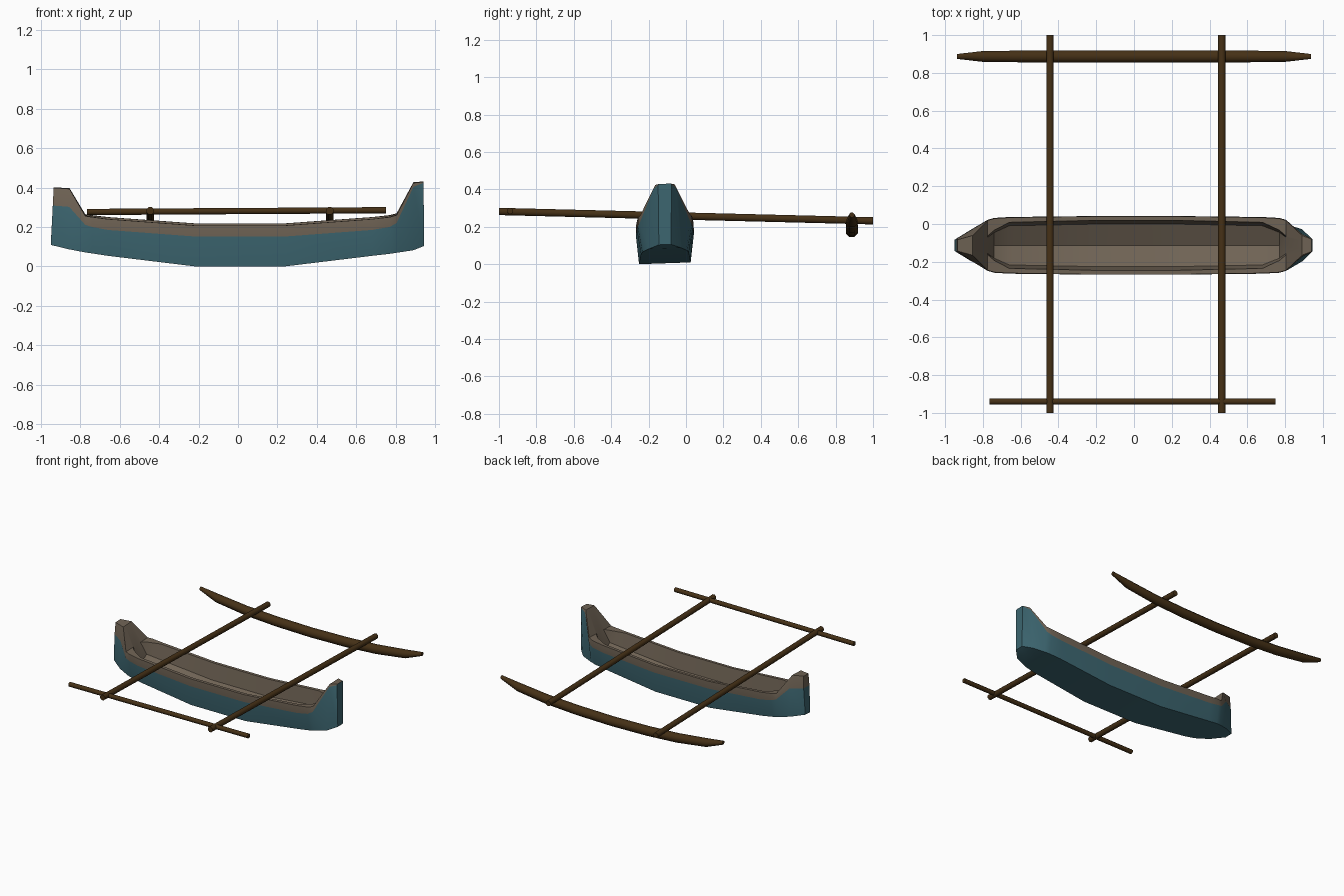
import bpy, bmesh, math
from mathutils import Vector

if "Cube" in bpy.data.objects:
    bpy.data.objects.remove(bpy.data.objects["Cube"])


def material(name, rgb):
    m = bpy.data.materials.new(name)
    m.diffuse_color = (*rgb, 1)
    m.use_nodes = True
    m.node_tree.nodes["Principled BSDF"].inputs["Base Color"].default_value = m.diffuse_color
    return m


TEAL = material("teal_paint", (0.045, 0.13, 0.16))
TAN = material("pale_wood", (0.16, 0.125, 0.09))
WOOD = material("dark_wood", (0.06, 0.03, 0.008))


def finish(name, bm, mats, angle=30):
    bmesh.ops.remove_doubles(bm, verts=bm.verts, dist=1e-5)
    bmesh.ops.recalc_face_normals(bm, faces=bm.faces)
    me = bpy.data.meshes.new(name)
    bm.to_mesh(me)
    bm.free()
    ob = bpy.data.objects.new(name, me)
    bpy.context.collection.objects.link(ob)
    for m in mats:
        me.materials.append(m)
    bpy.ops.object.select_all(action='DESELECT')
    bpy.context.view_layer.objects.active = ob
    ob.select_set(True)
    bpy.ops.object.shade_smooth_by_angle(angle=math.radians(angle))
    return ob


def tube(name, stations, sides=8, flat=1.0):
    """Loft of round rings; stations are (centre, radius), ring lies across the path."""
    bm = bmesh.new()
    axis = (Vector(stations[-1][0]) - Vector(stations[0][0])).normalized()
    side = axis.cross(Vector((0, 0, 1))).normalized()
    up = side.cross(axis)
    rings = []
    for c, r in stations:
        ring = []
        for i in range(sides):
            a = math.tau * (i + 0.5) / sides
            ring.append(bm.verts.new(Vector(c) + side * r * math.cos(a) + up * r * flat * math.sin(a)))
        rings.append(ring)
    for p, q in zip(rings, rings[1:]):
        for i in range(sides):
            k = (i + 1) % sides
            bm.faces.new((p[i], p[k], q[k], q[i]))
    bm.faces.new(rings[0])
    bm.faces.new(rings[-1])
    return finish(name, bm, [WOOD], 50)


# Hull: x, lean of top, keel z, keel half width, band z, band half width,
#       rim z, rim half width, inside floor z, inside half width
HULL = [
    (-0.95, 0.015, 0.11, 0.030, 0.31, 0.035, 0.400, 0.030, 0.400, 0.02),
    (-0.86, 0.005, 0.09, 0.085, 0.305, 0.085, 0.395, 0.052, 0.395, 0.03),
    (-0.775, 0, 0.075, 0.115, 0.215, 0.135, 0.260, 0.132, 0.260, 0.05),
    (-0.74, 0, 0.07, 0.122, 0.205, 0.145, 0.255, 0.142, 0.13, 0.08),
    (-0.66, 0, 0.058, 0.128, 0.19, 0.15, 0.245, 0.147, 0.09, 0.122),
    (-0.22, 0, 0.005, 0.138, 0.157, 0.155, 0.213, 0.154, 0.04, 0.132),
    (0.24, 0, 0.005, 0.138, 0.157, 0.155, 0.213, 0.154, 0.04, 0.132),
    (0.68, 0, 0.058, 0.128, 0.19, 0.15, 0.245, 0.147, 0.09, 0.122),
    (0.77, 0, 0.068, 0.12, 0.205, 0.145, 0.255, 0.142, 0.13, 0.08),
    (0.805, 0, 0.073, 0.112, 0.225, 0.135, 0.265, 0.132, 0.265, 0.05),
    (0.89, 0, 0.085, 0.085, 0.405, 0.060, 0.425, 0.052, 0.425, 0.03),
    (0.945, -0.004, 0.105, 0.032, 0.425, 0.036, 0.43, 0.032, 0.43, 0.02),
]
bm = bmesh.new()
rings = []
for x, lean, zk, wk, zb, wb, zr, wr, zf, wi in HULL:
    zw = zf + 0.3 * (zr - zf)
    half = [(wk, zk), (wb, zb), (wr, zr), (wi, zr), (wi * 0.85, zw)]
    loop = [(0, zk)] + half + [(0, zf)] + [(-y, z) for y, z in reversed(half)]
    rings.append([bm.verts.new((x + lean * (z - zk) / (zr - zk), y - 0.113, z + 0.035 * y))
                  for y, z in loop])
for p, q in zip(rings, rings[1:]):
    for i in range(12):
        k = (i + 1) % 12
        f = bm.faces.new((p[i], p[k], q[k], q[i]))
        f.material_index = 0 if i in (0, 1, 10, 11) else 1
for ring, top in ((rings[0], 1), (rings[-1], 0)):
    bm.faces.new([ring[i] for i in (0, 1, 2, 10, 11)])
    bm.faces.new([ring[i] for i in (2, 3, 4, 5, 6, 7, 8, 9, 10)]).material_index = top
finish("hull", bm, [TEAL, TAN])

# Cross beams over the hull
for name, x in (("left_beam", -0.445), ("right_beam", 0.465)):
    tube(name, [((x, -1, 0.282), 0.021), ((x, 1, 0.232), 0.021)])

# Thin side rail
tube("side_rail", [((-0.765, -0.94, 0.276), 0.017), ((0.75, -0.94, 0.285), 0.017)])

# Outrigger float, upswept at both ends
FLOAT = [(0, 0.178, 0.035), (0.3, 0.184, 0.035), (0.55, 0.198, 0.034),
         (0.8, 0.228, 0.031), (0.937, 0.264, 0.014)]
half = [((x, 0.887, z), r) for x, z, r in FLOAT]
mirrored = [((-c[0], c[1], c[2]), r) for c, r in reversed(half[1:])]
tube("outrigger_float", mirrored + half)
